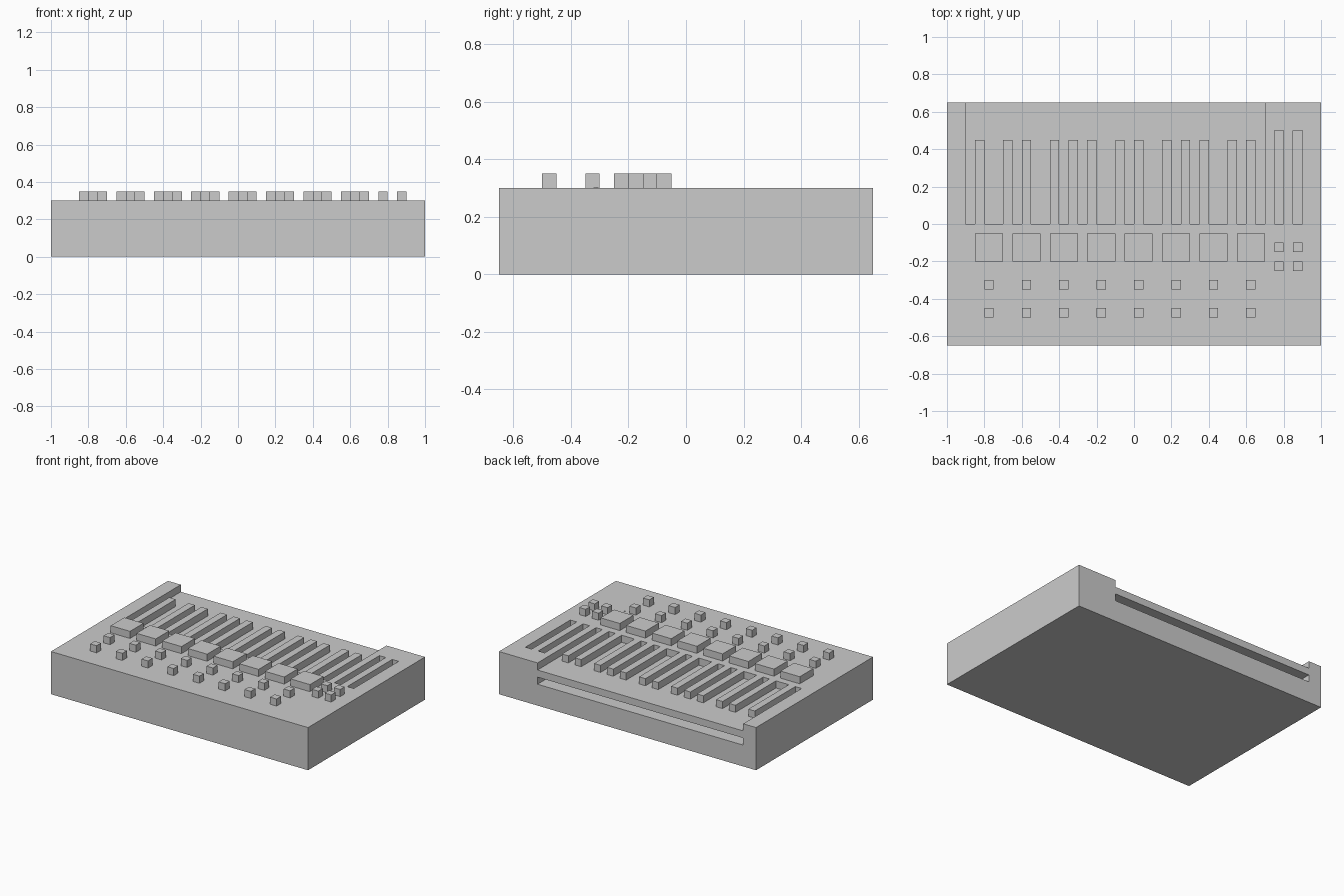
import bpy, bmesh
from mathutils import Matrix, Vector

if "Cube" in bpy.data.objects:
    bpy.data.objects.remove(bpy.data.objects["Cube"])


def boxes(name, bounds):
    """One object made of boxes given as (x0, x1, y0, y1, z0, z1)."""
    bm = bmesh.new()
    for x0, x1, y0, y1, z0, z1 in bounds:
        mid = Vector((x0 + x1, y0 + y1, z0 + z1)) / 2
        size = Matrix.Diagonal((x1 - x0, y1 - y0, z1 - z0, 1))
        bmesh.ops.create_cube(bm, size=1, matrix=Matrix.Translation(mid) @ size)
    mesh = bpy.data.meshes.new(name)
    bm.to_mesh(mesh)
    bm.free()
    obj = bpy.data.objects.new(name, mesh)
    bpy.context.collection.objects.link(obj)
    return obj


TOP, RAISED, KEYS = 0.30, 0.35, 0.25
S = 0.05  # small button and key width

# Case with a sunken key bed, a gap below the keys and two wheel slots
case = boxes("case", [(-1, 1, -0.65, 0.65, 0, TOP)])
cutter = boxes("case_cutter", [
    (-0.9, 0.7, 0, 0.8, KEYS, 0.4),
    (-0.9, 0.7, 0, 0.8, 0.15, 0.20),
    (0.75, 0.80, 0, 0.5, KEYS, 0.4),
    (0.85, 0.90, 0, 0.5, KEYS, 0.4),
])
cutter.hide_render = True
mod = case.modifiers.new("cuts", 'BOOLEAN')
mod.operation = 'DIFFERENCE'
mod.solver = 'EXACT'
mod.object = cutter
bpy.context.view_layer.objects.active = case
case.select_set(True)
bpy.ops.object.modifier_apply(modifier=mod.name)
bpy.data.objects.remove(cutter)

# Black keys, flush with the case top, in groups of two and three
key_x = [-0.85, -0.7, -0.6, -0.45, -0.35, -0.25, -0.1, 0,
         0.15, 0.25, 0.35, 0.5, 0.6]
boxes("black_keys", [(x, x + S, 0, 0.45, KEYS, TOP) for x in key_x])

# Row of eight pads
boxes("pads", [(-0.85 + 0.2 * i, -0.7 + 0.2 * i, -0.2, -0.05, TOP, RAISED)
               for i in range(8)])

# Two rows of control knobs
boxes("knobs", [(-0.8 + 0.2 * i, -0.75 + 0.2 * i, y, y + S, TOP, RAISED)
                for i in range(8) for y in (-0.5, -0.35)])

# Four buttons below the wheel slots
boxes("side_buttons", [(x, x + S, y, y + S, TOP, RAISED)
                       for x in (0.75, 0.85) for y in (-0.25, -0.15)])

# Tiny diamond indicator
bpy.ops.mesh.primitive_cylinder_add(vertices=4, radius=0.009, depth=0.002,
                                    location=(0.693, -0.313, TOP))
bpy.context.object.name = "indicator"
